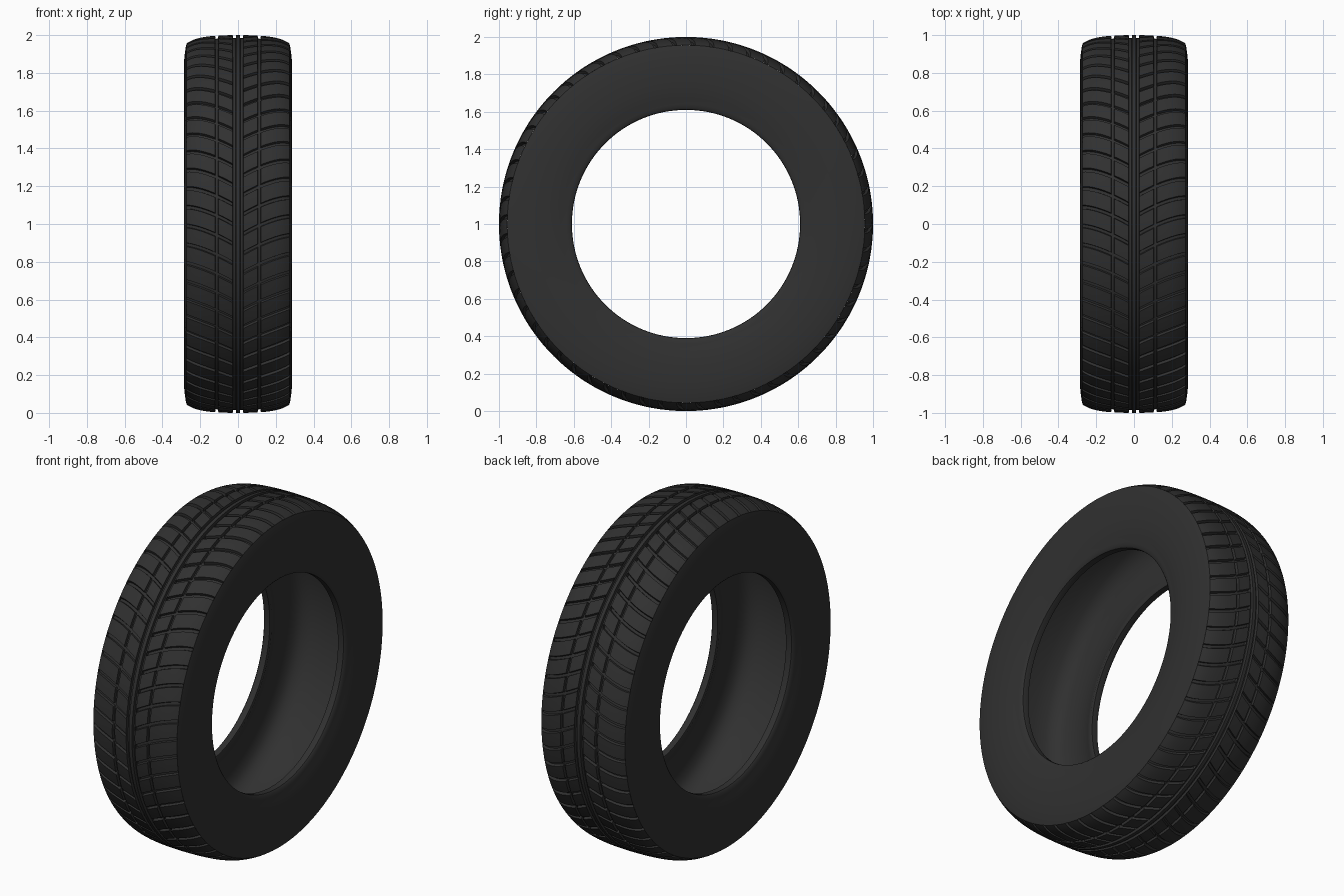
import bpy, math

if "Cube" in bpy.data.objects:
    bpy.data.objects.remove(bpy.data.objects["Cube"])

rubber = bpy.data.materials.new("rubber")
rubber.diffuse_color = (0.03, 0.03, 0.03, 1)
rubber.use_nodes = True
rubber.node_tree.nodes["Principled BSDF"].inputs["Base Color"].default_value = rubber.diffuse_color

PITCHES = 60
DEPTH = 0.016
STEP = 2 * math.pi / PITCHES


def ring_point(x, r, a):
    return (x, -r * math.cos(a), 1 + r * math.sin(a))


def make_object(name, verts, faces, angle):
    me = bpy.data.meshes.new(name)
    me.from_pydata(verts, [], faces)
    me.materials.append(rubber)
    ob = bpy.data.objects.new(name, me)
    bpy.context.collection.objects.link(ob)
    bpy.ops.object.select_all(action='DESELECT')
    ob.select_set(True)
    bpy.context.view_layer.objects.active = ob
    bpy.ops.object.shade_smooth_by_angle(angle=math.radians(angle))
    return ob


def grid_faces(rows, cols):
    # columns wrap around the wheel, rows run along the profile
    return [(i * cols + j, i * cols + (j + 1) % cols,
             (i + 1) * cols + (j + 1) % cols, (i + 1) * cols + j)
            for i in range(rows - 1) for j in range(cols)]


# Tread: crowned band with ring grooves and swept cross grooves
def crown(x):
    t = abs(x) / 0.272
    return 1.0 - 0.018 * t ** 2 - 0.026 * t ** 6


def sweep(x):
    t = max(0, 1 - abs(x) / 0.272)
    return -0.11 * t ** 1.5 + (STEP / 2 if x > 0 else 0)


# (x, ring groove depth, cross grooves allowed)
half = [(0.010, 0, 0), (0.012, 1, 0), (0.026, 1, 0), (0.028, 0, 0), (0.030, 0, 1),
        (0.055, 0, 1), (0.08, 0, 1), (0.104, 0, 1), (0.106, 1, 1), (0.119, 1, 1),
        (0.121, 0, 1), (0.145, 0, 1), (0.17, 0, 1), (0.195, 0, 1), (0.22, 0, 1),
        (0.24, 0, 1), (0.258, 0, 1), (0.272, 0, 1)]
rows = [(-x, g, c) for x, g, c in reversed(half)] + half
# (fraction of pitch, cross groove depth)
steps = [(0, 0), (0.26, 0), (0.52, 0), (0.79, 0), (0.82, 1), (0.97, 1)]

verts = []
for x, ring, cross in rows:
    for p in range(PITCHES):
        for f, g in steps:
            d = DEPTH * max(ring, g * cross)
            verts.append(ring_point(x, crown(x) - d, (p + f) * STEP + sweep(x)))
make_object("tread", verts, grid_faces(len(rows), PITCHES * len(steps)), 30)

# Carcass: sidewalls, beads and hollow inside, one revolved profile
side = [(0.272, 0.956), (0.277, 0.935), (0.282, 0.90), (0.286, 0.86), (0.287, 0.81),
        (0.286, 0.76), (0.282, 0.71), (0.275, 0.67), (0.268, 0.64), (0.266, 0.622),
        (0.258, 0.612), (0.245, 0.61), (0.222, 0.612), (0.218, 0.625), (0.232, 0.66),
        (0.248, 0.71), (0.256, 0.77), (0.256, 0.83), (0.245, 0.88), (0.22, 0.92),
        (0.17, 0.942), (0.09, 0.952)]
profile = side + [(0, 0.954)] + [(-x, r) for x, r in reversed(side)]
N = 180
verts = [ring_point(x, r, 2 * math.pi * j / N) for x, r in profile for j in range(N)]
make_object("sidewalls_and_lining", verts, grid_faces(len(profile), N), 40)
